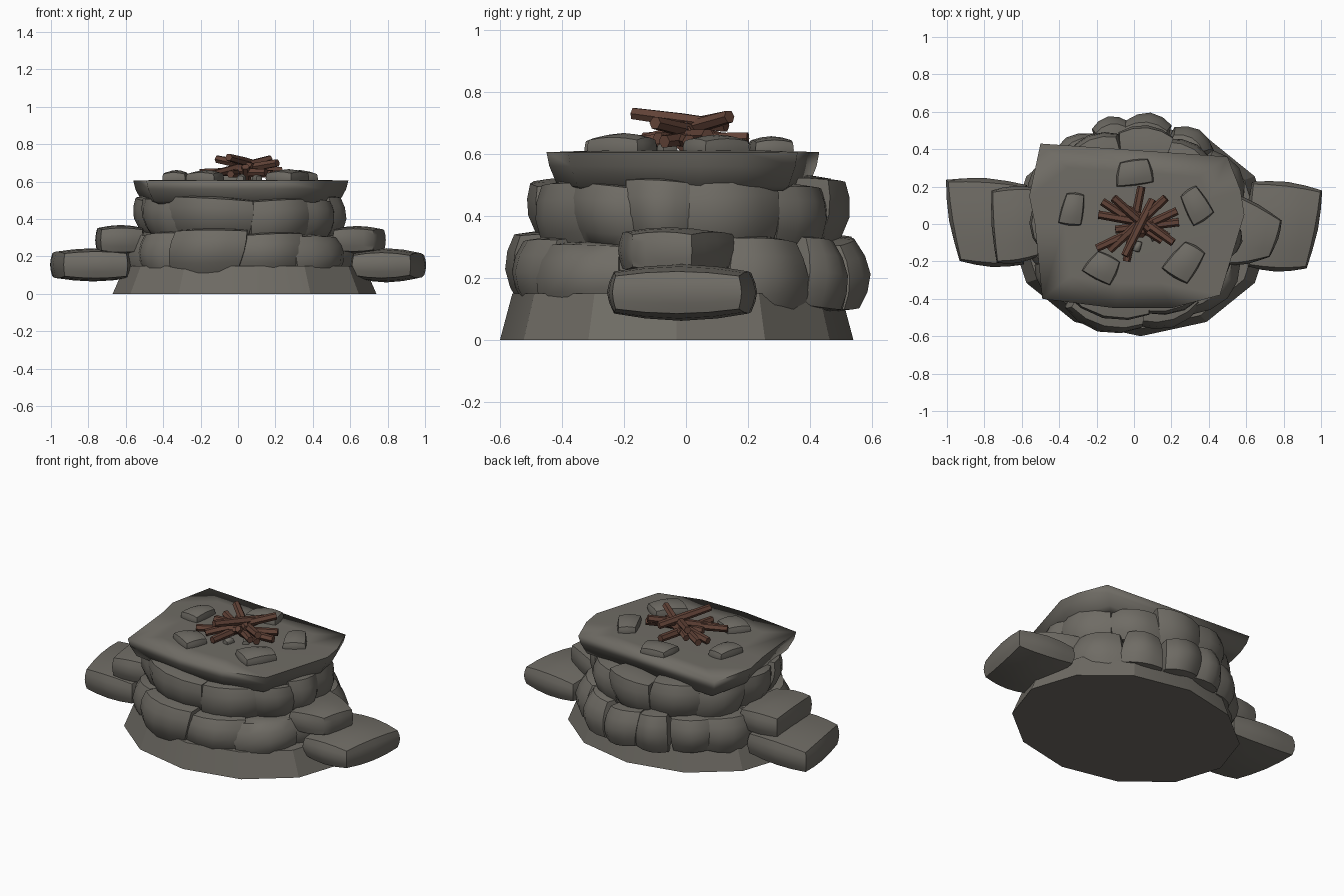
import bpy, bmesh, random
from math import sin, cos, radians
from mathutils import Vector

random.seed(4)
if "Cube" in bpy.data.objects:
    bpy.data.objects.remove(bpy.data.objects["Cube"])


def material(name, colour):
    m = bpy.data.materials.new(name)
    m.use_nodes = True
    m.diffuse_color = colour
    m.node_tree.nodes["Principled BSDF"].inputs["Base Color"].default_value = colour
    return m


STONE = material("grey stone", (0.16, 0.15, 0.13, 1))
WOOD = material("brown wood", (0.12, 0.055, 0.038, 1))


def finish(bm, name, mat, angle):
    bmesh.ops.recalc_face_normals(bm, faces=bm.faces)
    mesh = bpy.data.meshes.new(name)
    bm.to_mesh(mesh)
    bm.free()
    mesh.materials.append(mat)
    ob = bpy.data.objects.new(name, mesh)
    bpy.context.collection.objects.link(ob)
    bpy.ops.object.select_all(action="DESELECT")
    ob.select_set(True)
    bpy.context.view_layer.objects.active = ob
    bpy.ops.object.shade_smooth_by_angle(angle=radians(angle))


def stone(name, quad, low, high, place=lambda a, b, c: (a, b, c), rounding=0.3, dome=0.25):
    """Pillow-shaped block: a four-cornered outline, thick from low to high."""
    bm = bmesh.new()
    bmesh.ops.create_cube(bm, size=2)
    bmesh.ops.subdivide_edges(bm, edges=bm.edges, cuts=3, use_grid_fill=True)
    q = [Vector(c) for c in quad]
    for v in bm.verts:
        p = v.co.lerp(v.co.normalized() * 1.15, rounding)
        p.z *= 1 - dome * (p.x ** 2 + p.y ** 2) / 2
        u, t, w = [(c + 1) / 2 for c in p]
        flat = q[0].lerp(q[1], u).lerp(q[3].lerp(q[2], u), t)
        v.co = place(flat.x, flat.y, low + (high - low) * w)
    finish(bm, name, STONE, 48)


def prism(name, rings, mat=STONE, angle=25):
    """Closed solid through stacked rings of points."""
    bm = bmesh.new()
    loops = [[bm.verts.new(p) for p in ring] for ring in rings]
    n = len(loops[0])
    for a, b in zip(loops, loops[1:]):
        for i in range(n):
            j = (i + 1) % n
            bm.faces.new((a[i], a[j], b[j], b[i]))
    bm.faces.new(loops[0])
    bm.faces.new(loops[-1])
    finish(bm, name, mat, angle)


def ellipse(rx, ry, z, x=0, y=0, n=12):
    return [(x + rx * cos(6.2832 * i / n), y + ry * sin(6.2832 * i / n), z) for i in range(n)]


# Footing and hidden core
prism("footing", [ellipse(0.705, 0.57, 0, 0.035, -0.03), ellipse(0.64, 0.53, 0.15, 0.035, -0.03)])
prism("core", [ellipse(0.54, 0.45, 0.14), ellipse(0.45, 0.38, 0.5)])


# Two courses of wall stones: start angle and outer bulge of each stone
def course(name, stones, z0, z1, rx, ry, lean):
    for i, (a, k) in enumerate(stones):
        b = stones[i + 1][0] if i + 1 < len(stones) else stones[0][0] + 360
        j = [random.uniform(-1, 1) for _ in range(9)]
        tilt = lean + 0.2 * j[8]

        def place(angle, z, d):
            s = d - tilt * (z - (z0 + z1) / 2)
            return (rx * s * cos(radians(angle)), ry * s * sin(radians(angle)), z)
        quad = [(a - 2 + 3 * j[0], z0 + 0.025 * j[1]), (b + 2 + 3 * j[2], z0 + 0.025 * j[3]),
                (b + 2 + 4 * j[4], z1 + 0.02 * j[5]), (a - 2 + 4 * j[6], z1 + 0.02 * j[7])]
        stone(f"{name}_{i + 1}", quad, 0.5, k, place, 0.3, 0.42)


course("lower_stone", [(15, 1.04), (47, 1.05), (70, 1.06), (92, 1.04), (113, 1.0), (135, 1), (165, 0.98),
                       (205, 1), (234, 1.06), (272, 1.03), (303, 1.06), (337, 1.03)],
       0.1, 0.33, 0.62, 0.56, 0.1)
course("upper_stone", [(0, 1.03), (40, 1.03), (70, 1.05), (100, 1.03), (130, 1.02), (160, 0.98), (195, 1.01),
                       (232, 1.03), (276, 1.03), (314, 1.03), (340, 1.04)],
       0.28, 0.515, 0.56, 0.5, -0.3)

# Steps on both sides
stone("left_lower_step", [(0.6, -0.24), (0.93, -0.25), (1.02, 0.19), (0.62, 0.24)], 0.065, 0.24, dome=0.4)
stone("left_upper_step", [(0.5, -0.23), (0.73, -0.18), (0.8, 0.02), (0.52, 0.18)], 0.215, 0.36)
stone("right_lower_step", [(-0.94, -0.21), (-0.58, -0.23), (-0.56, 0.22), (-1.02, 0.25)], 0.07, 0.24)
stone("right_upper_step", [(-0.74, -0.22), (-0.5, -0.18), (-0.5, 0.2), (-0.77, 0.19)], 0.21, 0.365)

# Top slab with its underside tapering inward
outline = [(-0.5, 0.43), (0.5, 0.36), (0.57, 0.18), (0.59, 0.05), (0.46, -0.38), (0.2, -0.45),
           (-0.1, -0.45), (-0.49, -0.4), (-0.53, 0), (-0.56, 0.15)]
prism("top_slab", [[(x * s, y * s, z) for x, y in outline]
                   for s, z in ((0.86, 0.48), (0.92, 0.495), (0.98, 0.56), (1, 0.605), (0.7, 0.61))], angle=100)

# Small stones around the fire and chips under it
for i, (x, y, w, d, turn, top) in enumerate([
        (-0.33, 0.08, 0.065, 0.09, -10, 0.66), (0, 0.275, 0.105, 0.07, 5, 0.655),
        (0.33, 0.1, 0.07, 0.095, 30, 0.66), (0.27, -0.2, 0.085, 0.105, -35, 0.665),
        (-0.17, -0.23, 0.09, 0.075, -30, 0.66), (0.02, -0.12, 0.02, 0.03, -20, 0.64),
        (0.1, -0.06, 0.02, 0.03, 30, 0.64)]):
    c, s = cos(radians(turn)), sin(radians(turn))
    quad = [(x + c * a * w - s * b * d, y + s * a * w + c * b * d)
            for a, b in ((-1, -1), (1, -0.9), (0.8, 1), (-0.7, 0.9))]
    stone(f"fire_stone_{i + 1}", quad, 0.57, top, dome=0.45)


# Firewood: six-sided sticks between two end points
def stick(name, a, b, r=0.023):
    a, b = Vector(a), Vector(b)
    along = (b - a).normalized()
    side = along.cross((0, 0, 1)).normalized()
    up = side.cross(along)
    prism(name, [[p + r * k * (side * cos(1.0472 * i) + up * sin(1.0472 * i)) for i in range(6)]
                 for p, k in ((a, 0.95), (a.lerp(b, 0.5), 1.05), (b, 0.9))], WOOD)


sticks = [((0.04, 0.2, 0.65), (-0.04, -0.2, 0.64)), ((0.17, 0.14, 0.72), (-0.13, -0.14, 0.64)),
          ((0.23, 0.07, 0.66), (-0.2, -0.13, 0.65)), ((0.24, 0.01, 0.64), (-0.1, -0.03, 0.65)),
          ((0.21, -0.1, 0.7), (-0.08, 0.11, 0.65)), ((-0.17, 0.12, 0.65), (0.15, -0.09, 0.65)),
          ((-0.19, 0.05, 0.64), (0.1, 0, 0.67)), ((0.1, 0.13, 0.69), (-0.05, -0.17, 0.73)),
          ((-0.11, 0.14, 0.72), (0.08, -0.03, 0.68)), ((0.05, 0.02, 0.6), (0.04, -0.06, 0.68)),
          ((0.18, -0.07, 0.64), (-0.03, 0.08, 0.66))]
for i, (a, b) in enumerate(sticks):
    stick(f"firewood_{i + 1}", a, b)
